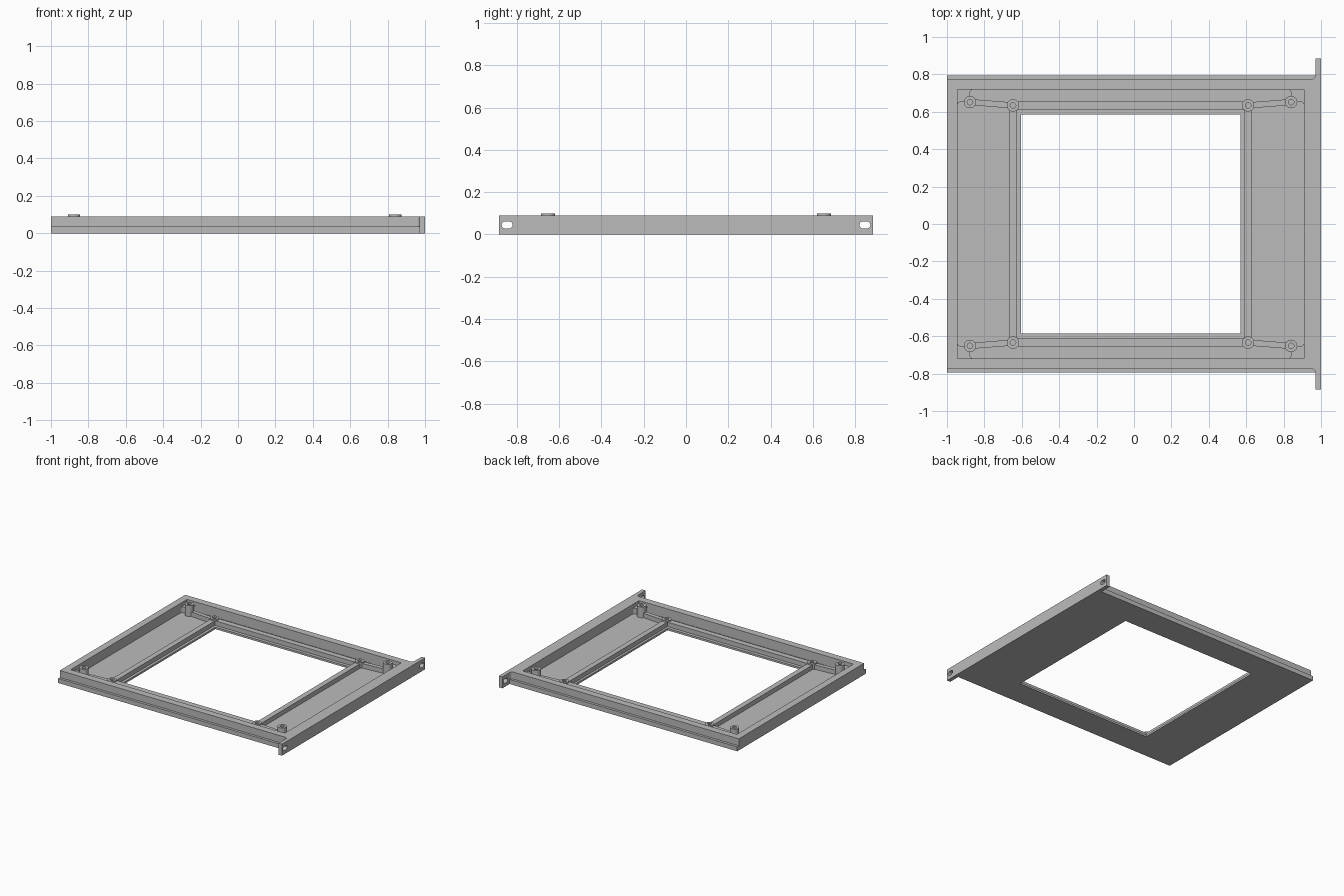
import bpy, bmesh
from math import sin, cos, pi, atan2
from mathutils import Matrix

cube = bpy.data.objects.get("Cube")
if cube:
    bpy.data.objects.remove(cube, do_unlink=True)

GREY = (0.5, 0.5, 0.5, 1)
mat = bpy.data.materials.new("plain grey")
mat.use_nodes = True
mat.diffuse_color = GREY
mat.node_tree.nodes["Principled BSDF"].inputs["Base Color"].default_value = GREY


def rect(x0, x1, y0, y1):
    return [(x0, y0), (x1, y0), (x1, y1), (x0, y1)]


def arc(cx, cy, r, a0, a1, n=8):
    return [(cx + r * cos(a0 + (a1 - a0) * i / n), cy + r * sin(a0 + (a1 - a0) * i / n))
            for i in range(n + 1)]


def circle(cx, cy, r):
    return arc(cx, cy, r, 0, 2 * pi, 32)[:-1]


def slab(name, loops, z0, z1, matrix=None, smooth=False):
    """Extrude flat outlines (inner loops become holes) from z0 to z1."""
    cu = bpy.data.curves.new(name, "CURVE")
    cu.dimensions, cu.fill_mode = "2D", "BOTH"
    cu.extrude = (z1 - z0) / 2
    for loop in loops:
        sp = cu.splines.new("POLY")
        sp.points.add(len(loop) - 1)
        for p, (x, y) in zip(sp.points, loop):
            p.co = (x, y, 0, 1)
        sp.use_cyclic_u = True
    tmp = bpy.data.objects.new(name + "_outline", cu)
    bpy.context.collection.objects.link(tmp)
    bpy.context.view_layer.update()
    mesh = bpy.data.meshes.new_from_object(
        tmp.evaluated_get(bpy.context.evaluated_depsgraph_get()))
    bpy.data.objects.remove(tmp, do_unlink=True)
    bm = bmesh.new()
    bm.from_mesh(mesh)
    bmesh.ops.remove_doubles(bm, verts=bm.verts, dist=1e-5)
    bmesh.ops.translate(bm, verts=bm.verts, vec=(0, 0, (z0 + z1) / 2))
    if matrix:
        bmesh.ops.transform(bm, matrix=matrix, verts=bm.verts)
    bmesh.ops.recalc_face_normals(bm, faces=bm.faces)
    for f in bm.faces:
        f.smooth = False
    bm.to_mesh(mesh)
    bm.free()
    mesh.materials.clear()
    mesh.materials.append(mat)
    ob = bpy.data.objects.new(name, mesh)
    bpy.context.collection.objects.link(ob)
    if smooth:
        bpy.ops.object.select_all(action="DESELECT")
        ob.select_set(True)
        bpy.context.view_layer.objects.active = ob
        bpy.ops.object.shade_smooth_by_angle(angle=0.6)
    return ob


FLOOR, LEDGE, TOP, RIB = 0.015, 0.035, 0.09, 0.05
BACK = 0.97                       # where the tray meets the end plate
pocket = rect(-0.945, 0.91, -0.72, 0.72)
opening = rect(-0.605, 0.57, -0.585, 0.585)
body = rect(-1, BACK, -0.795, 0.795)

# Tray floor with the square opening, and the projecting lower ledge
slab("tray_floor", [body, opening], 0, FLOOR)
slab("lower_ledge", [body, pocket], FLOOR, LEDGE)

# Upper rim, filleted where it runs into the end plate
r, w = 0.02, 0.775
rim = ([(-1, -w)] + arc(BACK - r, -w - r, r, pi / 2, 0)
       + arc(BACK - r, w + r, r, 0, -pi / 2) + [(-1, w)])
slab("upper_rim", [rim, pocket], LEDGE, TOP)

# End plate with a mounting slot in each ear
def slot(cy):
    s, h = 0.009, 0.017
    return (arc(cy + s, 0.045, h, -pi / 2, pi / 2)
            + arc(cy - s, 0.045, h, pi / 2, 3 * pi / 2))

yz_to_xyz = Matrix(((0, 0, 1, 0), (1, 0, 0, 0), (0, 1, 0, 0), (0, 0, 0, 1)))
slab("end_plate", [rect(-0.885, 0.885, 0, TOP), slot(-0.846), slot(0.846)],
     BACK, 1, yz_to_xyz)

# Raised rib around the opening
slab("opening_rib", [rect(-0.668, 0.63, -0.655, 0.655),
                     rect(-0.626, 0.588, -0.61, 0.61)], FLOOR, RIB)

# Screw bosses, connecting arms and corner gussets at the four corners
for xname, side, x_out, x_in, x_wall in (("right", -1, -0.877, -0.647, -0.945),
                                         ("left", 1, 0.84, 0.61, 0.91)):
    for yname, sy in (("front", -1), ("back", 1)):
        tag = f"{yname}_{xname}"
        y_out, y_in, y_wall = sy * 0.652, sy * 0.634, sy * 0.72
        for part, x, y, top in (("outer_boss", x_out, y_out, 0.1),
                                ("inner_boss", x_in, y_in, 0.06)):
            slab(f"{part}_{tag}", [circle(x, y, 0.033), circle(x, y, 0.015)],
                 FLOOR, top, smooth=True)
        # arm between the two bosses, stopping at their outer walls
        a = atan2(y_in - y_out, x_in - x_out)
        ux, uy, h = cos(a), sin(a), 0.016
        ends = [(x_out + ux * 0.027, y_out + uy * 0.027),
                (x_in - ux * 0.027, y_in - uy * 0.027)]
        (ax, ay), (bx, by) = ends
        slab(f"arm_{tag}", [[(ax - uy * h, ay + ux * h), (bx - uy * h, by + ux * h),
                             (bx + uy * h, by - ux * h), (ax + uy * h, ay - ux * h)]],
             FLOOR, RIB)
        # gusset filling the corner around the outer boss, with flared ends
        f = 0.018
        near = arc(0, 0, 0.03, 0, pi / 2)
        outline = ([(x_wall, y_wall), (x_out - side * f, y_wall)]
                   + [(x_out - side * f * (1 - sin(t)), y_wall - sy * f * (1 - cos(t)))
                      for t in (0.4, 0.8, 1.2, pi / 2)]
                   + [(x_out + side * u, y_out + sy * v) for u, v in reversed(near)]
                   + [(x_wall - side * f * (1 - cos(t)), y_out - sy * f * (1 - sin(t)))
                      for t in (pi / 2, 1.2, 0.8, 0.4, 0)])
        slab(f"corner_gusset_{tag}", [outline], FLOOR, 0.06)
